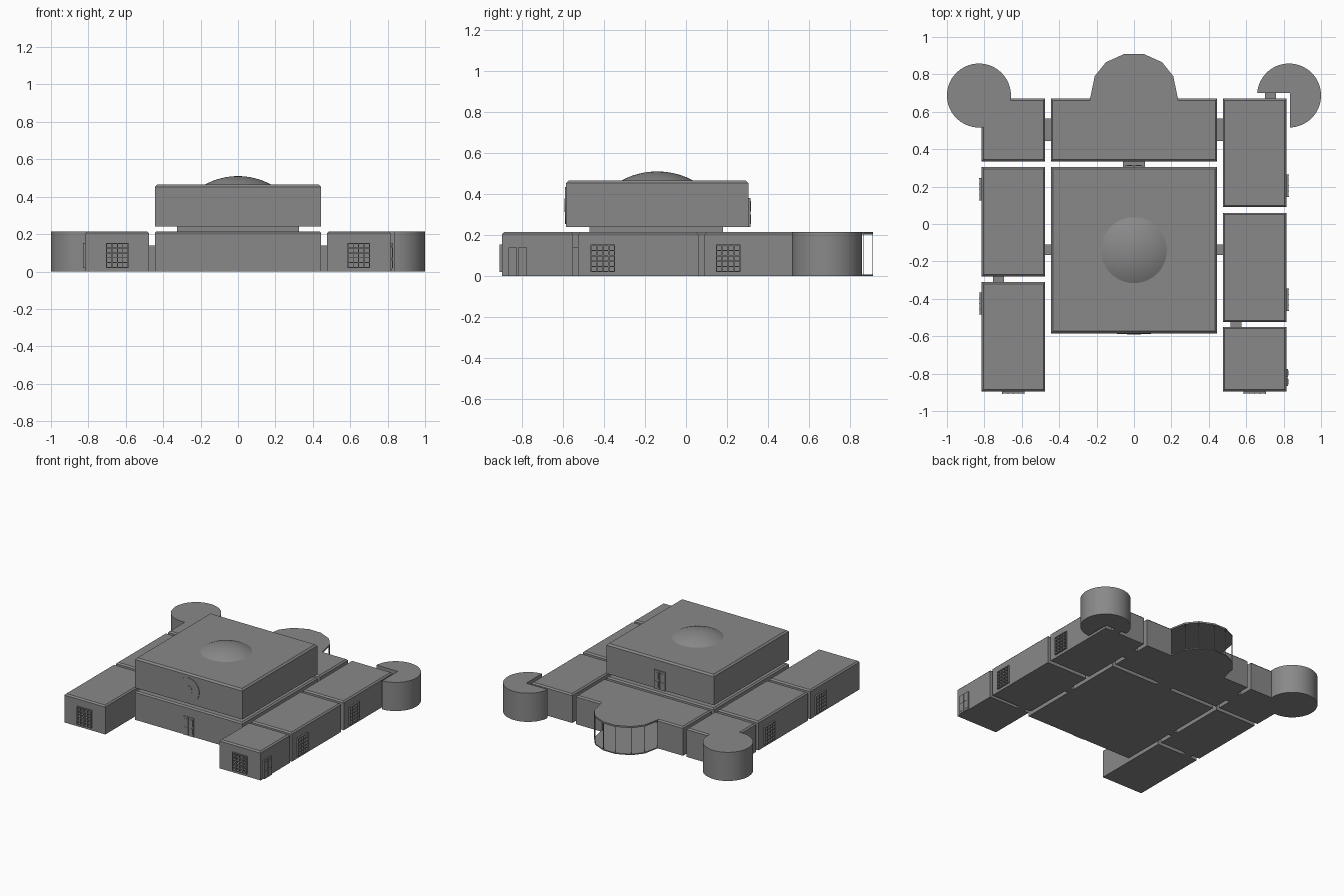
import bpy, bmesh, math

if "Cube" in bpy.data.objects:
    bpy.data.objects.remove(bpy.data.objects["Cube"])

stone = bpy.data.materials.new("stone_grey")
stone.use_nodes = True
GREY = (0.25, 0.25, 0.25, 1)
stone.diffuse_color = GREY
stone.node_tree.nodes["Principled BSDF"].inputs["Base Color"].default_value = GREY

H = 0.215          # storey height
DOOR = 0.14        # doorway height
WALL = 0.012


def finish(bm, name):
    mesh = bpy.data.meshes.new(name)
    bmesh.ops.recalc_face_normals(bm, faces=bm.faces)
    bm.to_mesh(mesh)
    bm.free()
    mesh.materials.append(stone)
    obj = bpy.data.objects.new(name, mesh)
    bpy.context.collection.objects.link(obj)
    return obj


def add_box(bm, x, y, z):
    made = bmesh.ops.create_cube(bm, size=1)["verts"]
    for v in made:
        for i, (lo, hi) in enumerate((x, y, z)):
            v.co[i] = lo if v.co[i] < 0 else hi


def box(name, x, y, z, bevel=0):
    bm = bmesh.new()
    add_box(bm, x, y, z)
    if bevel:
        top = [e for e in bm.edges if all(v.co.z > z[1] - 1e-5 for v in e.verts)]
        bmesh.ops.bevel(bm, geom=top, offset=bevel, segments=1, affect='EDGES')
    return finish(bm, name)


def prism(name, points, z0, z1):
    bm = bmesh.new()
    face = bm.faces.new([bm.verts.new((x, y, z0)) for x, y in points])
    up = bmesh.ops.extrude_face_region(bm, geom=[face])["geom"]
    for v in up:
        if isinstance(v, bmesh.types.BMVert):
            v.co.z = z1
    return finish(bm, name)


def smooth(obj, degrees=30):
    bpy.ops.object.select_all(action='DESELECT')
    obj.select_set(True)
    bpy.context.view_layer.objects.active = obj
    bpy.ops.object.shade_smooth_by_angle(angle=math.radians(degrees))


def cut(obj, x, y, z):
    cutter = box("cutter", x, y, z)
    cutter.hide_render = True
    mod = obj.modifiers.new("cut", 'BOOLEAN')
    mod.operation, mod.solver, mod.object = 'DIFFERENCE', 'EXACT', cutter
    bpy.context.view_layer.objects.active = obj
    bpy.ops.object.modifier_apply(modifier=mod.name)
    bpy.data.objects.remove(cutter)


def placed(side, wall, u, d):
    """Ranges in x and y for a span u along a wall and d outwards from it."""
    if side == 'x':
        s = math.copysign(1, wall)
        return sorted((wall + s * d[0], wall + s * d[1])), u
    s = math.copysign(1, wall)
    return u, sorted((wall + s * d[0], wall + s * d[1]))


def window(room, side, wall, centre, name):
    """Barred window box standing proud of an opening in the wall."""
    half, z0, z1, bar = 0.06, 0.02, 0.153, 0.0025
    cut(room, *placed(side, wall, (centre - half, centre + half), (-0.03, 0.02)), (z0, z1))
    bm = bmesh.new()
    for i in range(5):
        u = centre - half + bar + i * (2 * half - 2 * bar) / 4
        add_box(bm, *placed(side, wall, (u - bar, u + bar), (-WALL, 0.013)), (z0, z1))
    for i in range(6):
        z = z0 + bar + i * (z1 - z0 - 2 * bar) / 5
        add_box(bm, *placed(side, wall, (centre - half, centre + half), (-WALL, 0.012)),
                (z - bar, z + bar))
    finish(bm, name)


def door(side, wall, centre, z0, name, depth):
    """Double door: two leaves with raised panels."""
    bm = bmesh.new()
    for s in (-1, 1):
        leaf = sorted((centre + s * 0.002, centre + s * 0.045))
        add_box(bm, *placed(side, wall, leaf, (-0.005, depth)), (z0, z0 + DOOR))
        panel = sorted((centre + s * 0.01, centre + s * 0.037))
        for low, high in ((0.015, 0.06), (0.075, 0.125)):
            add_box(bm, *placed(side, wall, panel, (0, depth + 0.002)), (z0 + low, z0 + high))
    finish(bm, name)


def room(name, x, y):
    obj = box(name, x, y, (0, H), 0.01)
    cut(obj, (x[0] + WALL, x[1] - WALL), (y[0] + WALL, y[1] - WALL), (0.008, H - 0.012))
    return obj


# Central hall, plinth, upper storey and dome
HALL_X, HALL_Y = (-0.445, 0.445), (-0.585, 0.305)
box("central_hall", HALL_X, HALL_Y, (0, H), 0.01)
box("storey_plinth", (-0.325, 0.325), (-0.47, 0.18), (H - 0.01, 0.245))
box("upper_storey", HALL_X, HALL_Y, (0.24, 0.465), 0.012)

bm = bmesh.new()
r, h, rings, seg = 0.18, 0.047, 8, 48
ball = (r * r + h * h) / (2 * h)
sweep = math.asin(r / ball)
verts = [bm.verts.new((ball * math.sin(sweep * i / rings), -0.14,
                       0.463 + h - ball + ball * math.cos(sweep * i / rings)))
         for i in range(rings + 1)]
arc = [bm.edges.new(pair) for pair in zip(verts, verts[1:])]
bmesh.ops.spin(bm, geom=verts + arc, cent=(0, -0.14, 0), axis=(0, 0, 1),
               angle=math.tau, steps=seg)
bmesh.ops.remove_doubles(bm, verts=bm.verts, dist=1e-4)
dome = finish(bm, "dome")
for p in dome.data.polygons:
    p.use_smooth = True

# Round window on the upper storey: stepped discs
for name, radius, depth in (("round_window", 0.09, 0.004), ("round_window_hub", 0.032, 0.007)):
    bpy.ops.mesh.primitive_cylinder_add(vertices=40, radius=radius, depth=2 * depth,
                                        location=(0, HALL_Y[0], 0.345),
                                        rotation=(math.pi / 2, 0, 0))
    disc = bpy.context.object
    disc.name = name
    disc.data.materials.append(stone)
    smooth(disc)

# Wing rooms on both sides
LEFT, RIGHT = (0.475, 0.815), (-0.815, -0.475)
right_front = room("right_front_room", RIGHT, (-0.895, -0.31))
right_middle = room("right_middle_room", RIGHT, (-0.28, 0.305))
room("right_back_room", RIGHT, (0.335, 0.67))
left_front = room("left_front_room", LEFT, (-0.895, -0.55))
left_middle = room("left_middle_room", LEFT, (-0.525, 0.06))
left_back = room("left_back_room", LEFT, (0.09, 0.67))

# Windows
window(right_front, 'y', -0.895, -0.645, "right_front_window")
window(left_front, 'y', -0.895, 0.645, "left_front_window")
window(right_front, 'x', -0.815, -0.425, "right_front_side_window")
window(right_middle, 'x', -0.815, 0.185, "right_middle_side_window")
window(left_middle, 'x', 0.815, -0.405, "left_middle_side_window")
window(left_back, 'x', 0.815, 0.205, "left_back_side_window")

# Doors
door('y', HALL_Y[0], 0, 0, "main_door", 0.004)
door('y', HALL_Y[1], 0, 0.24, "terrace_door", 0.009)
door('x', 0.815, -0.82, 0, "side_door", 0.009)

# Back room, open into a glazed apse with floor, roof and slim posts
back = room("back_room", HALL_X, (0.335, 0.67))
cut(back, (-0.23, 0.23), (0.64, 0.70), (0.008, H - 0.012))
half_apse = [(0.235, 0.655), (0.235, 0.67), (0.21, 0.79), (0.15, 0.865), (0.05, 0.91)]
apse = half_apse + [(-x, y) for x, y in reversed(half_apse)]
prism("apse_floor", apse, 0, 0.008)
prism("apse_roof", apse, H - 0.012, H)
bm = bmesh.new()
for x, y in apse[1:-1]:
    x, y = x * 0.99, y - 0.002
    add_box(bm, (x - 0.0015, x + 0.0015), (y - 0.0015, y + 0.0015), (0.004, H - 0.005))
finish(bm, "apse_posts")


# Corner towers: the left one is notched around its neighbouring room
def arc_points(cx, cy, radius, start, end, steps):
    angles = [math.radians(start + (end - start) * i / steps) for i in range(steps + 1)]
    return [(cx + radius * math.cos(a), cy + radius * math.sin(a)) for a in angles]


smooth(prism("right_tower", arc_points(-0.829, 0.687, 0.171, 0, 354, 59), 0, H))
smooth(prism("left_tower",
             arc_points(0.829, 0.687, 0.171, -88, 175.5, 48) + [(0.835, 0.70)], 0, H))

# Passages between rooms
passages = [((-0.06, 0.06), (0.30, 0.34)),
            ((-0.755, -0.695), (-0.315, -0.275)),
            ((0.515, 0.575), (-0.555, -0.52)),
            ((0.70, 0.76), (0.665, 0.705))]
for s in (-1, 1):
    gap = sorted((s * 0.44, s * 0.48))
    passages += [(gap, (0.445, 0.565)), (gap, (-0.165, -0.11))]
for x, y in passages:
    box("passage", x, y, (0, DOOR))
